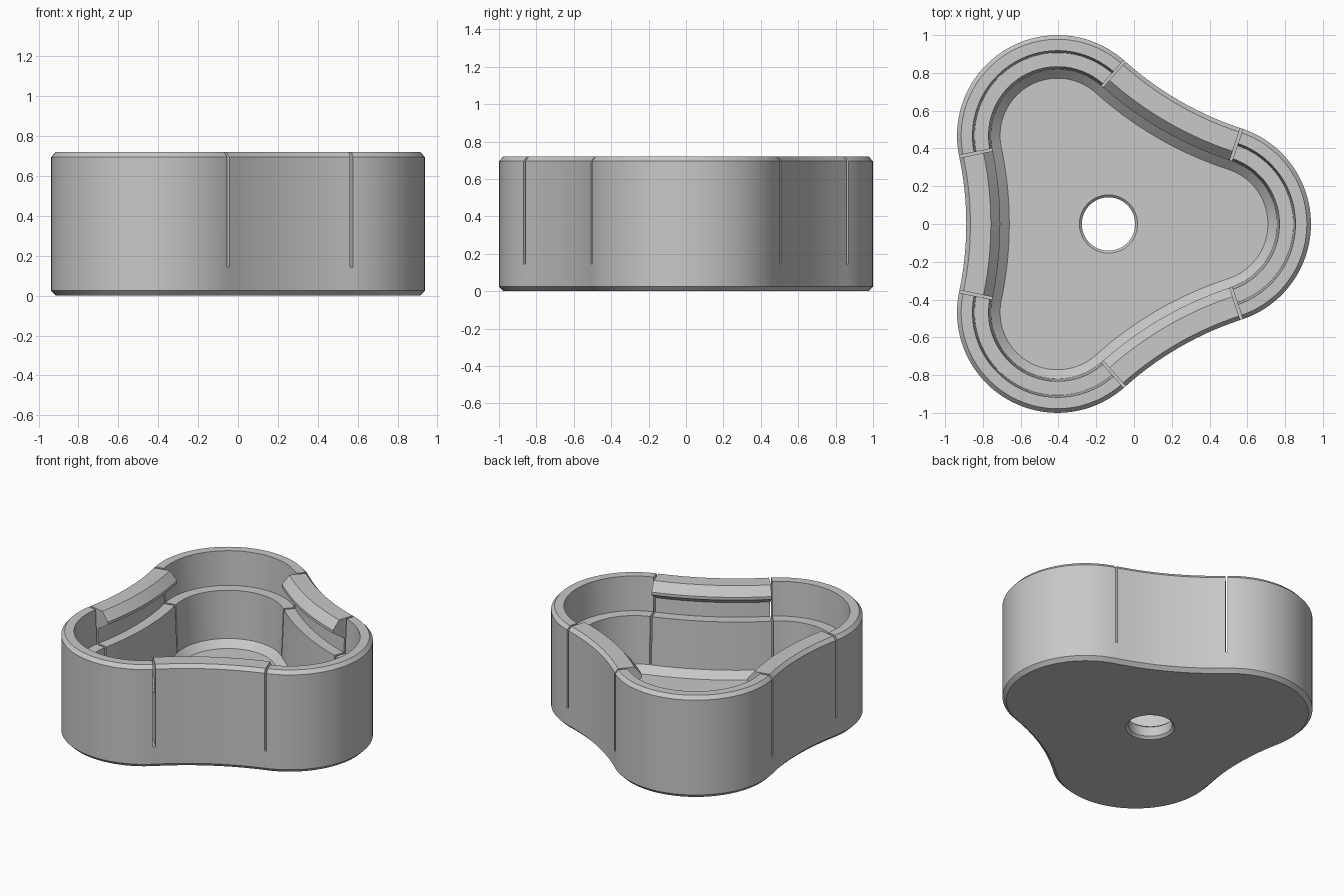
import bpy, bmesh, math
from mathutils import Vector

if "Cube" in bpy.data.objects:
    bpy.data.objects.remove(bpy.data.objects["Cube"])

# Main dimensions of the three-lobed tray
LOBE_R, LOBE_DIST, WAIST = 0.532, 0.54, 0.753   # lobe radius, lobe offset, waist distance
CENTRE_X, SLOT_HALF = -0.135, 0.0075
SLOT_Z, FLOOR = 0.145, 0.097                    # slot bottom, floor height

# Concave arcs tangent to both neighbouring lobes
hx, hy = LOBE_DIST / 2, LOBE_DIST * math.sqrt(3) / 2
k = WAIST - LOBE_R
D = (hx * hx + hy * hy - k * k) / (2 * (hx - k))
ARC_R = D - WAIST
TAN = math.atan2(hy, D - hx)
LOBE_END = math.radians(60) + TAN


def polar(r, a):
    return Vector((r * math.cos(a), r * math.sin(a)))


# Wall sections as (inward offset, height) above the slot bottom
ledge = [(0.093, 0.48), (0.167, 0.48), (0.18, SLOT_Z)]
sections = {
    "lobe": [(0, SLOT_Z), (0, 0.695), (0.022, 0.72), (0.082, 0.72)] + ledge,
    "clip": [(0, SLOT_Z), (0, 0.695), (0.022, 0.72), (0.13, 0.72), (0.18, 0.66),
             (0.18, 0.64), (0.088, 0.58)] + ledge,
    "slot": [(0, SLOT_Z), (0.18, SLOT_Z)],
}
# Hole through the floor as (radius, height), chamfered on both sides
hole = [(0.154, FLOOR), (0.141, FLOOR - 0.013), (0.141, 0.016), (0.157, 0)]

# Columns around the outline: base point, outward normal, section that follows
columns = []
for s in range(3):
    turn = s * math.radians(120)
    end = LOBE_END - SLOT_HALF / LOBE_R
    n = 40
    for i in range(n + 1):
        a = turn - end + 2 * end * i / n
        columns.append((polar(LOBE_DIST, turn) + polar(LOBE_R, a), polar(1, a),
                        "lobe" if i < n else "slot"))
    end = TAN - SLOT_HALF / ARC_R
    mid = turn + math.radians(60)
    n = 14
    for i in range(n + 1):
        a = mid + end - 2 * end * i / n
        columns.append((polar(D, mid) - polar(ARC_R, a), polar(1, a),
                        "clip" if i < n else "slot"))

bm = bmesh.new()
cache = {}


def vert(c, kind, p):
    """Shared vertex on column c, either at a wall offset or on the hole."""
    key = (c, kind, p)
    if key not in cache:
        base, normal, _ = columns[c]
        xy = base - normal * p[0] if kind == "wall" else base.normalized() * p[0]
        cache[key] = bm.verts.new((xy.x + CENTRE_X, xy.y, p[1]))
    return cache[key]


# Sweep the closed section from column to column
for c in range(len(columns)):
    d = (c + 1) % len(columns)
    kind = columns[c][2]
    ring = [("wall", (0.025, 0)), ("wall", (0, 0.025))]
    ring += [("wall", p) for p in sections[kind]]
    ring += [("wall", (0.228, FLOOR))]           # chamfer down to the floor
    ring += [("hole", p) for p in hole]
    for i, p in enumerate(ring):
        q = ring[(i + 1) % len(ring)]
        bm.faces.new((vert(c, *p), vert(d, *p), vert(d, *q), vert(c, *q)))
    # Slot side walls close the section where it changes
    if columns[c - 1][2] != kind:
        name = kind if kind != "slot" else columns[c - 1][2]
        bm.faces.new([vert(c, "wall", p) for p in sections[name]])

bmesh.ops.recalc_face_normals(bm, faces=bm.faces)
mesh = bpy.data.meshes.new("tray_body")
bm.to_mesh(mesh)
bm.free()

tray = bpy.data.objects.new("tray_body", mesh)
bpy.context.collection.objects.link(tray)
grey = bpy.data.materials.new("light_grey")
grey.diffuse_color = (0.58, 0.58, 0.58, 1)
grey.use_nodes = True
grey.node_tree.nodes["Principled BSDF"].inputs["Base Color"].default_value = grey.diffuse_color
mesh.materials.append(grey)

bpy.context.view_layer.objects.active = tray
tray.select_set(True)
bpy.ops.object.shade_smooth_by_angle(angle=math.radians(25))
